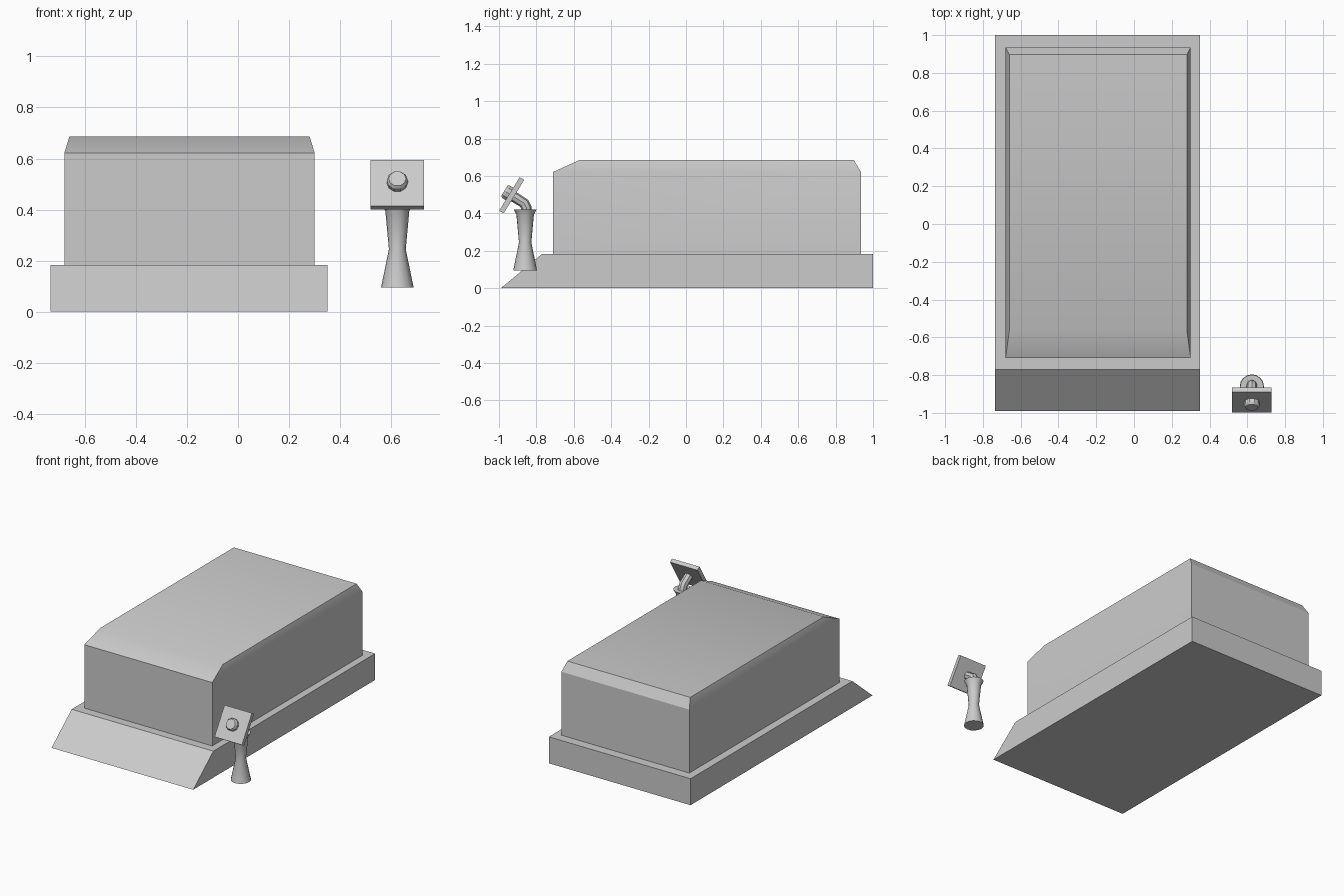
import bpy, bmesh
from math import cos, sin, pi, radians
from mathutils import Vector, Matrix

if "Cube" in bpy.data.objects:
    bpy.data.objects.remove(bpy.data.objects["Cube"])


def loft(name, rings, smooth=30):
    """Skin a stack of equal-length rings and cap both ends."""
    bm = bmesh.new()
    loops = [[bm.verts.new(p) for p in ring] for ring in rings]
    for a, b in zip(loops, loops[1:]):
        n = len(a)
        for i in range(n):
            j = (i + 1) % n
            bm.faces.new((a[i], a[j], b[j], b[i]))
    bm.faces.new(loops[0][::-1])
    bm.faces.new(loops[-1])
    bmesh.ops.recalc_face_normals(bm, faces=bm.faces[:])
    mesh = bpy.data.meshes.new(name)
    bm.to_mesh(mesh)
    bm.free()
    obj = bpy.data.objects.new(name, mesh)
    bpy.context.collection.objects.link(obj)
    if smooth:
        bpy.ops.object.select_all(action='DESELECT')
        bpy.context.view_layer.objects.active = obj
        obj.select_set(True)
        bpy.ops.object.shade_smooth_by_angle(angle=radians(smooth))
    return obj


def rect(x0, x1, y0, y1, z):
    return [(x0, y0, z), (x1, y0, z), (x1, y1, z), (x0, y1, z)]


def circle(r, z, n):
    return [(r * cos(2 * pi * i / n), r * sin(2 * pi * i / n), z) for i in range(n)]


# Plinth with sloping front
loft("plinth", [rect(-0.735, 0.35, -0.99, 1.0, 0),
                rect(-0.735, 0.35, -0.77, 1.0, 0.183)], smooth=0)

# Main body with chamfered lid
loft("body", [rect(-0.68, 0.30, -0.71, 0.935, 0.183),
              rect(-0.68, 0.30, -0.71, 0.935, 0.622),
              rect(-0.66, 0.28, -0.565, 0.897, 0.687)])

# Waisted pedestal
profile = [(0.064, 0.094), (0.033, 0.245), (0.047, 0.395), (0.062, 0.422)]
pedestal = loft("pedestal", [circle(r, z, 16) for r, z in profile])
pedestal.location = (0.624, -0.86, 0)

# Bent neck joining pedestal to the plate
path = [(-0.853, 0.40), (-0.853, 0.43), (-0.866, 0.455), (-0.922, 0.49)]
tilts = [0, 12, 40, 58]
neck = [[Vector((0.624, y, z)) + Matrix.Rotation(radians(t), 3, 'X') @ Vector(p)
         for p in circle(0.028, 0, 8)] for (y, z), t in zip(path, tilts)]
loft("neck", neck)

# Tilted square plate and its knob share one frame
frame = Matrix.Translation((0.624, -0.932, 0.497)) @ Matrix.Rotation(radians(58.5), 4, 'X')
h = 0.105
plate = loft("panel_plate", [rect(-h, h, -h, h, z) for z in (-0.014, 0.014)], smooth=0)
plate.matrix_world = frame
knob = loft("panel_knob", [circle(r, z, 10) for r, z in
                           ((0.041, 0.0), (0.041, 0.035), (0.034, 0.046))])
knob.matrix_world = frame
